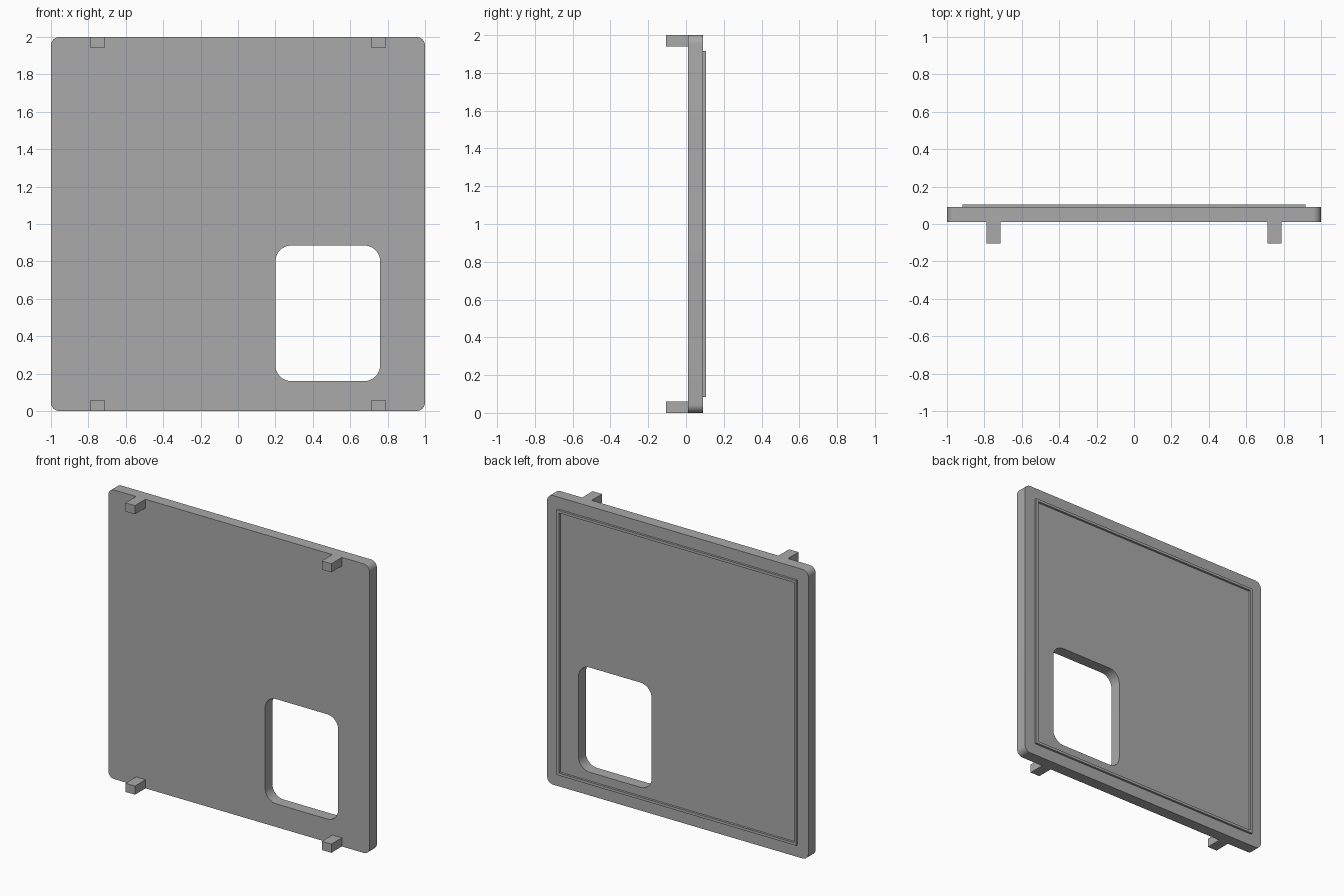
import bpy, bmesh, math

if "Cube" in bpy.data.objects:
    bpy.data.objects.remove(bpy.data.objects["Cube"])

grey = bpy.data.materials.new("plain grey")
grey.diffuse_color = (0.4, 0.4, 0.4, 1)
grey.use_nodes = True
grey.node_tree.nodes["Principled BSDF"].inputs["Base Color"].default_value = grey.diffuse_color


def rounded_rect(x0, x1, z0, z1, r, seg):
    """Counter-clockwise outline in x, z; r = 0 gives square corners."""
    if r == 0:
        return [(x1, z1), (x0, z1), (x0, z0), (x1, z0)]
    pts = []
    centres = [(x1 - r, z1 - r), (x0 + r, z1 - r), (x0 + r, z0 + r), (x1 - r, z0 + r)]
    for q, (cx, cz) in enumerate(centres):
        for i in range(seg + 1):
            a = math.pi / 2 * (q + i / seg)
            pts.append((cx + r * math.cos(a), cz + r * math.sin(a)))
    return pts


def slab(name, loops, y0, y1):
    """Extrude an outline, with optional holes, from y0 to y1."""
    bm = bmesh.new()
    edges = []
    for pts in loops:
        vs = [bm.verts.new((x, y0, z)) for x, z in pts]
        edges += [bm.edges.new((vs[i], vs[(i + 1) % len(vs)])) for i in range(len(vs))]
    bmesh.ops.triangle_fill(bm, edges=edges, use_beauty=True, use_dissolve=False)
    ext = bmesh.ops.extrude_face_region(bm, geom=bm.faces[:], use_keep_orig=True)
    moved = [g for g in ext["geom"] if isinstance(g, bmesh.types.BMVert)]
    bmesh.ops.translate(bm, verts=moved, vec=(0, y1 - y0, 0))
    bmesh.ops.recalc_face_normals(bm, faces=bm.faces[:])
    me = bpy.data.meshes.new(name)
    bm.to_mesh(me)
    bm.free()
    me.materials.append(grey)
    ob = bpy.data.objects.new(name, me)
    bpy.context.collection.objects.link(ob)
    bpy.ops.object.select_all(action='DESELECT')
    ob.select_set(True)
    bpy.context.view_layer.objects.active = ob
    bpy.ops.object.shade_smooth_by_angle(angle=math.radians(30))
    return ob


# Panel with rounded corners and a rounded window
slab("panel", [rounded_rect(-1, 1, 0, 2, 0.045, 8),
               rounded_rect(0.2, 0.76, 0.16, 0.885, 0.085, 10)], 0.01, 0.09)

# Thin raised rim on the back
o, w = 0.917, 0.018
slab("back_rim", [rounded_rect(-o, o, 1 - o, 1 + o, 0, 1),
                  rounded_rect(-o + w, o - w, 1 - o + w, 1 + o - w, 0, 1)], 0.088, 0.105)

# Four square pegs on the front
for side, sx in (("left", -1), ("right", 1)):
    for level, z0 in (("lower", 0.0), ("upper", 1.94)):
        xs = sorted((sx * 0.715, sx * 0.788))
        slab(f"{level}_{side}_peg", [rounded_rect(xs[0], xs[1], z0, z0 + 0.06, 0, 1)], -0.105, 0.012)
